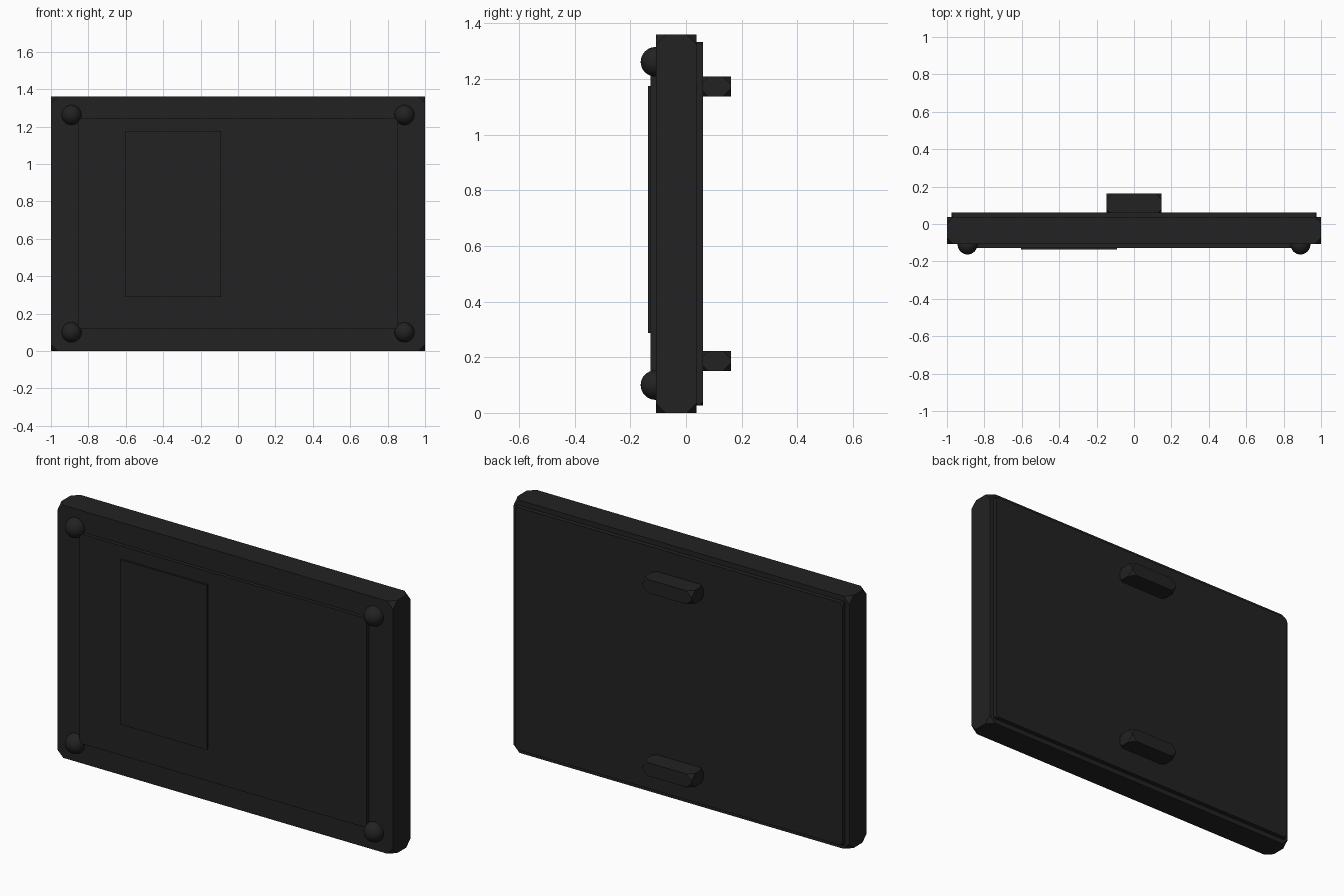
import bpy
import bmesh

if "Cube" in bpy.data.objects:
    bpy.data.objects.remove(bpy.data.objects["Cube"], do_unlink=True)

# One dark plastic for the whole casing
plastic = bpy.data.materials.new("dark plastic")
plastic.use_nodes = True
color = (0.016, 0.016, 0.016, 1)
plastic.diffuse_color = color
plastic.node_tree.nodes["Principled BSDF"].inputs["Base Color"].default_value = color


def finish(name, bm):
    bmesh.ops.recalc_face_normals(bm, faces=bm.faces)
    mesh = bpy.data.meshes.new(name)
    bm.to_mesh(mesh)
    bm.free()
    mesh.materials.append(plastic)
    obj = bpy.data.objects.new(name, mesh)
    bpy.context.collection.objects.link(obj)
    return obj


def box(name, x, y, z, corner=0):
    """Box between (low, high) pairs, with optionally clipped corners."""
    bm = bmesh.new()
    bmesh.ops.create_cube(bm, size=1)
    for v in bm.verts:
        v.co = [r[0] + (c + 0.5) * (r[1] - r[0]) for c, r in zip(v.co, (x, y, z))]
    if corner:
        bmesh.ops.bevel(bm, geom=bm.verts[:], offset=corner, segments=1,
                        affect='VERTICES', profile=0.5)
    return finish(name, bm)


# Casing with clipped corners, and the lid on its back
box("casing", (-1, 1), (-0.108, 0.038), (0, 1.36), 0.035)
box("back_lid", (-0.975, 0.975), (0.03, 0.062), (0.027, 1.333), 0.015)

# Raised front panels
box("front_panel", (-0.855, 0.855), (-0.128, -0.1), (0.117, 1.245))
box("inset_panel", (-0.605, -0.09), (-0.137, -0.12), (0.288, 1.175))

# Mounting lugs on the back
for name, z in (("lower_lug", 0.187), ("upper_lug", 1.173)):
    box(name, (-0.147, 0.147), (0.05, 0.162), (z - 0.036, z + 0.036), 0.03)

# Round feet at the four front corners
for side, x in (("right", -0.89), ("left", 0.89)):
    for level, z in (("lower", 0.1), ("upper", 1.262)):
        bm = bmesh.new()
        bmesh.ops.create_uvsphere(bm, u_segments=32, v_segments=16, radius=0.053)
        for f in bm.faces:
            f.smooth = True
        foot = finish(f"{level}_{side}_foot", bm)
        foot.location = (x, -0.11, z)
